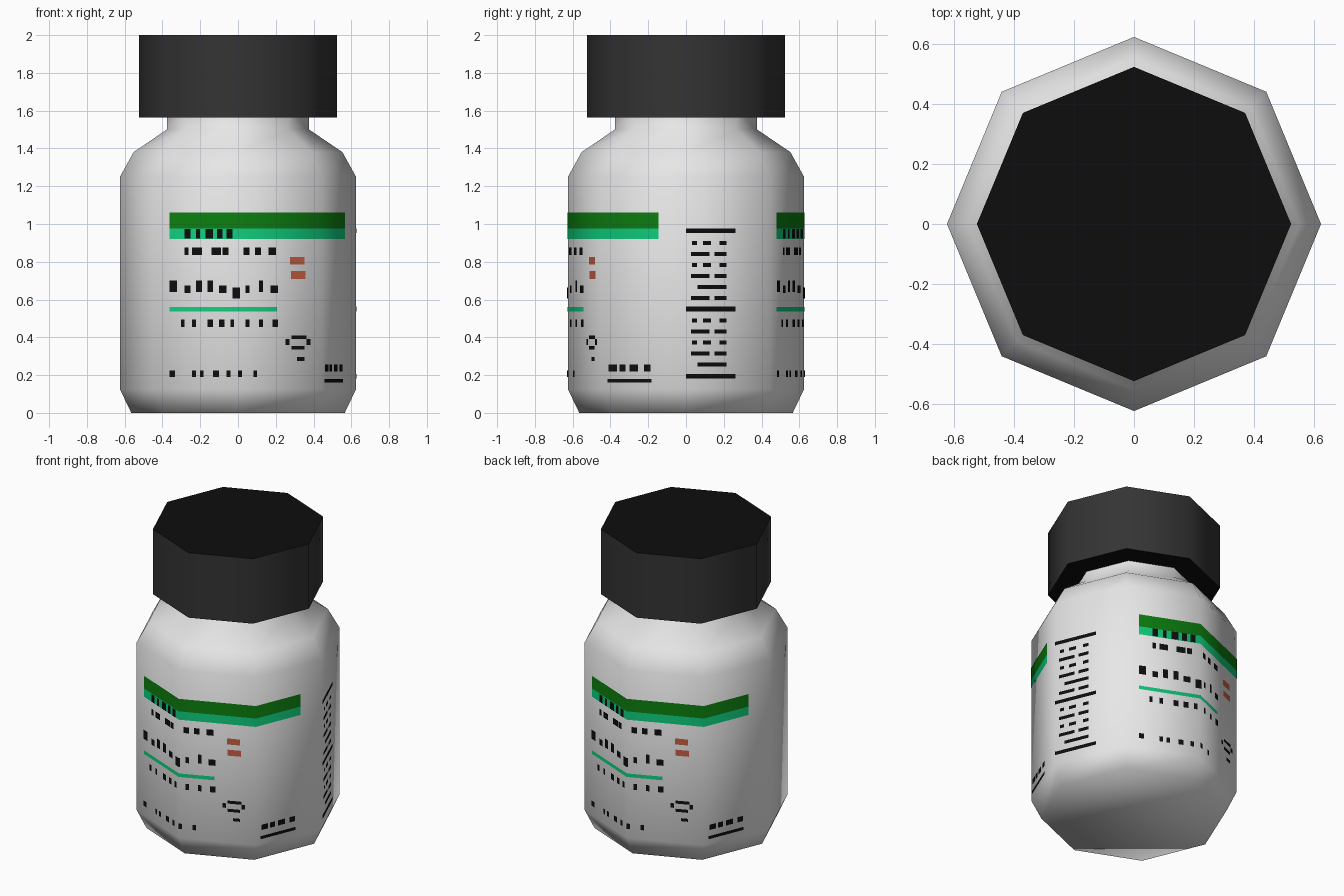
import bpy, bmesh, math

if "Cube" in bpy.data.objects:
    bpy.data.objects.remove(bpy.data.objects["Cube"])

SIDES = 8
R = 0.625
FACE = R * math.sin(math.pi / 4)   # x reach of one front face


def material(name, rgb):
    m = bpy.data.materials.new(name)
    m.diffuse_color = (*rgb, 1)
    m.use_nodes = True
    m.node_tree.nodes["Principled BSDF"].inputs["Base Color"].default_value = m.diffuse_color
    return m


WHITE = material("bottle white", (0.80, 0.80, 0.80))
CHARCOAL = material("cap charcoal", (0.034, 0.034, 0.034))
BLACK = material("black", (0.004, 0.004, 0.004))
GREEN = material("dark green", (0.004, 0.215, 0.005))
MINT = material("light green", (0.005, 0.62, 0.21))
ORANGE = material("orange", (0.55, 0.11, 0.05))


def ring_point(u, r):
    """Point on the octagon outline; u counts faces from the front corner."""
    k = math.floor(u)
    f = u - k
    a, b = [(j * math.tau / SIDES - math.pi / 2) for j in (k, k + 1)]
    return (r * (math.cos(a) * (1 - f) + math.cos(b) * f),
            r * (math.sin(a) * (1 - f) + math.sin(b) * f))


def finish(bm, name, mats, angle):
    me = bpy.data.meshes.new(name)
    bm.to_mesh(me)
    bm.free()
    ob = bpy.data.objects.new(name, me)
    bpy.context.collection.objects.link(ob)
    for m in mats:
        me.materials.append(m)
    bpy.ops.object.select_all(action='DESELECT')
    ob.select_set(True)
    bpy.context.view_layer.objects.active = ob
    bpy.ops.object.shade_smooth_by_angle(angle=math.radians(angle))
    return ob


def lathe(name, profile, mats, angle):
    bm = bmesh.new()
    rings = [[bm.verts.new((*ring_point(k, r), z)) for k in range(SIDES)]
             for r, z in profile]
    for lo, hi in zip(rings, rings[1:]):
        for k in range(SIDES):
            n = (k + 1) % SIDES
            bm.faces.new((lo[k], lo[n], hi[n], hi[k]))
    bm.faces.new(rings[0][::-1])
    bm.faces.new(rings[-1])
    bm.normal_update()
    # flat ends take the last material
    for f in bm.faces:
        if abs(f.normal.z) > 0.99:
            f.material_index = len(mats) - 1
    return finish(bm, name, mats, angle)


def strips(name, items, mat, lift=0.003, turns=(0, 4)):
    """Thin printed strips (u0, u1, z0, z1) that bend round the corners."""
    bm = bmesh.new()
    for turn in turns:
        for u0, u1, z0, z1 in items:
            us = [u0] + [k for k in range(-2, 8) if u0 < k < u1] + [u1]
            cols = [[bm.verts.new((*ring_point(u + turn, R + lift), z))
                     for z in (z0, z1)] for u in us]
            for a, b in zip(cols, cols[1:]):
                bm.faces.new((a[0], b[0], b[1], a[1]))
    return finish(bm, name, [mat], 60)


# bottle and cap
lathe("bottle", [(0.565, 0), (R, 0.125), (R, 1.25), (0.553, 1.38),
                 (0.377, 1.50), (0.377, 1.60)], [WHITE], 70)
lathe("cap", [(0.525, 1.565), (0.525, 2.0)], [CHARCOAL, BLACK], 50)

# label bands, repeated on the back
U0, U1 = -0.36 / FACE, 1.67
strips("dark_band", [(U0, U1, 0.976, 1.06)], GREEN)
strips("light_band", [(U0, U1, 0.92, 0.976)], MINT)
strips("thin_line", [(U0, 0.205 / FACE, 0.536, 0.56)], MINT)


def front(x0, x1, z0, z1):
    return (x0 / FACE, x1 / FACE, z0, z1)


# rows of printed dashes: z range, then (start, width) in hundredths
rows = [
    (0.922, 0.974, [(-28, 3), (-22, 2), (-17, 4), (-11, 3), (-6, 3)]),
    (0.835, 0.875, [(-28, 2), (-24, 5), (-14, 5), (-8, 3), (3, 3), (9, 3), (16, 4)]),
    (0.64, 0.70, [(-36, 4), (-22, 3), (-16, 3), (11, 2)]),
    (0.635, 0.675, [(-28, 3), (-10, 4), (4, 2), (17, 4)]),
    (0.605, 0.665, [(-3, 4)]),
    (0.455, 0.495, [(-30, 2), (-24, 2), (-16, 3), (-10, 3), (-4, 2), (4, 2),
                    (11, 2), (18, 3)]),
    (0.19, 0.225, [(-36, 3), (-24, 2), (-20, 2), (-13, 3), (-6, 2), (0, 2), (8, 2)]),
    # small round icon
    (0.39, 0.41, [(28, 8)]), (0.36, 0.39, [(25, 2), (36, 2)]),
    (0.335, 0.355, [(28, 7)]), (0.275, 0.295, [(31, 4)]),
]
dashes = [front(x / 100, (x + w) / 100, z0, z1)
          for z0, z1, row in rows for x, w in row]

# underlined note by the lower corner
dashes += [(1.07, 1.59, 0.16, 0.18)]
dashes += [(u, u + w, 0.22, 0.255)
           for u, w in ((1.08, 0.1), (1.21, 0.07), (1.33, 0.1), (1.5, 0.08))]
strips("label_dashes", dashes, BLACK, 0.006)

# orange marks
strips("orange_marks", [front(0.275, 0.35, 0.785, 0.825),
                        front(0.28, 0.355, 0.71, 0.75)], ORANGE)

# side panel: rules and broken lines
panel = [(2.0, 2.59, z - 0.012, z + 0.012) for z in (0.965, 0.55, 0.195)]
for i in range(6):
    for top in (0.90, 0.49):
        z = top - i * 0.0585
        if z < 0.23:
            continue
        if i in (0, 2):
            parts = ((2.07, 2.13), (2.2, 2.3), (2.4, 2.48))
        elif i % 2:
            parts = ((2.06, 2.28), (2.34, 2.48))
        else:
            parts = ((2.14, 2.48),)
        panel += [(a, b, z - 0.011, z + 0.011) for a, b in parts]
strips("side_panel", panel, BLACK, 0.003, (0,))
